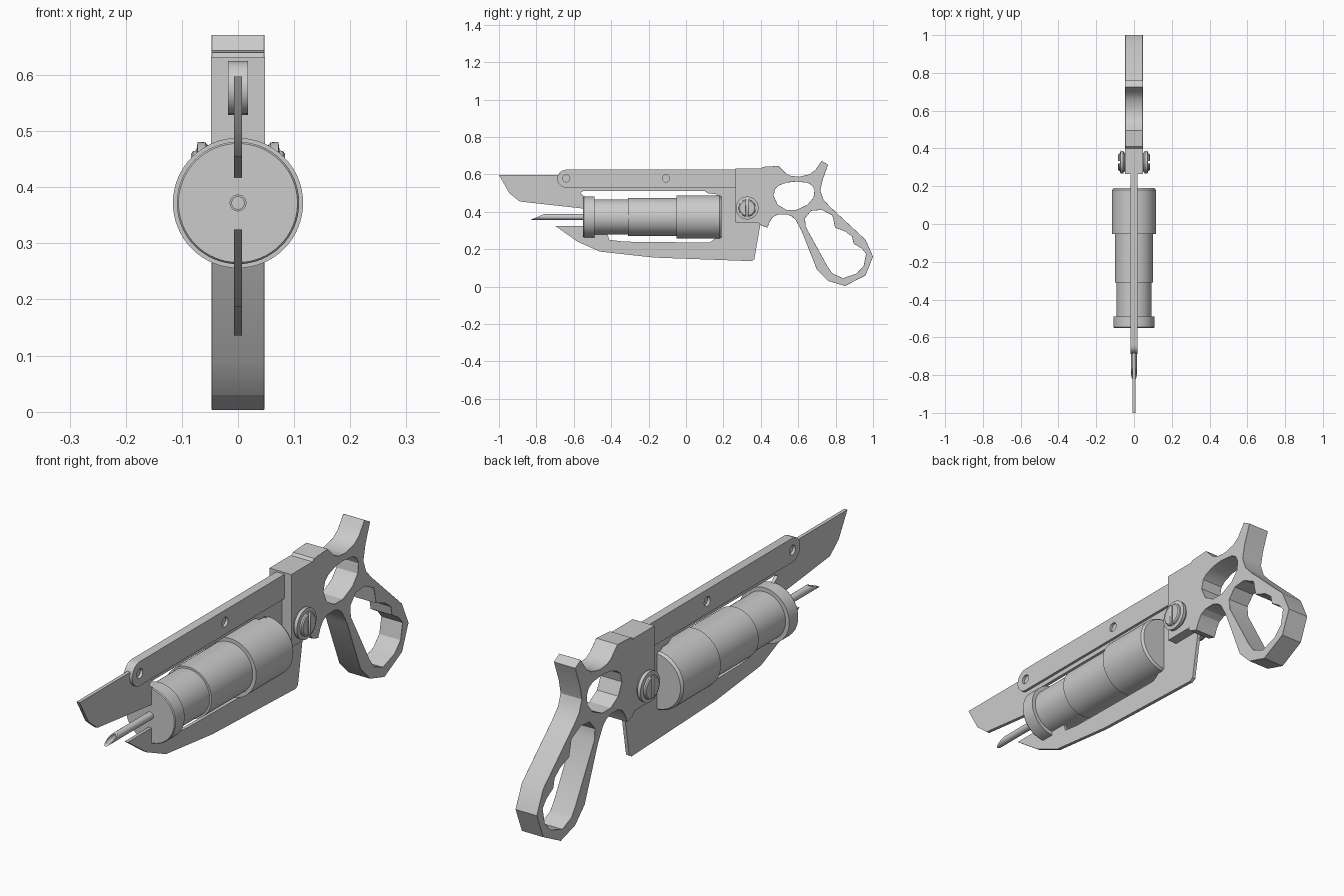
import bpy, bmesh
from math import sin, cos, pi, radians
from mathutils import Matrix

if "Cube" in bpy.data.objects:
    bpy.data.objects.remove(bpy.data.objects["Cube"])

# Local X, Y, Z of a profile become world y, z, x
SIDE = Matrix(((0, 0, 1, 0), (1, 0, 0, 0), (0, 1, 0, 0), (0, 0, 0, 1)))


def add_object(name, bm, angle=30):
    mesh = bpy.data.meshes.new(name)
    bmesh.ops.recalc_face_normals(bm, faces=bm.faces)
    bm.to_mesh(mesh)
    bm.free()
    mesh.shade_smooth()
    mesh.set_sharp_from_angle(angle=radians(angle))
    ob = bpy.data.objects.new(name, mesh)
    bpy.context.collection.objects.link(ob)
    return ob


def plate(name, loops, half, bevel=0, angle=30):
    """Extrude closed (y, z) loops sideways; inner loops become holes."""
    cu = bpy.data.curves.new(name + "_profile", 'CURVE')
    cu.dimensions = '2D'
    cu.fill_mode = 'BOTH'
    cu.extrude = half
    for loop in loops:
        sp = cu.splines.new('POLY')
        sp.points.add(len(loop) - 1)
        for p, (y, z) in zip(sp.points, loop):
            p.co = (y, z, 0, 1)
        sp.use_cyclic_u = True
    tmp = bpy.data.objects.new(name + "_profile", cu)
    bpy.context.collection.objects.link(tmp)
    deps = bpy.context.evaluated_depsgraph_get()
    mesh = bpy.data.meshes.new_from_object(tmp.evaluated_get(deps))
    bm = bmesh.new()
    bm.from_mesh(mesh)
    bpy.data.objects.remove(tmp)
    bmesh.ops.remove_doubles(bm, verts=bm.verts, dist=1e-5)
    bm.transform(SIDE)
    ob = add_object(name, bm, angle)
    if bevel:
        m = ob.modifiers.new("edge", 'BEVEL')
        m.width = bevel
        m.segments = 1
        m.limit_method = 'ANGLE'
        m.angle_limit = radians(60)
    return ob


def lathe(name, profile, centre, axis='Y', n=48, closed=False):
    """Revolve (distance along axis, radius) points; open ends are capped."""
    bm = bmesh.new()
    rings = []
    for a, r in profile:
        ring = []
        for i in range(n):
            u, v = r * cos(2 * pi * i / n), r * sin(2 * pi * i / n)
            co = (u, a, v) if axis == 'Y' else (a, u, v)
            ring.append(bm.verts.new([c + o for c, o in zip(co, centre)]))
        rings.append(ring)
    pairs = list(zip(rings, rings[1:]))
    if closed:
        pairs.append((rings[-1], rings[0]))
    else:
        bm.faces.new(rings[0])
        bm.faces.new(rings[-1])
    for A, B in pairs:
        for i in range(n):
            j = (i + 1) % n
            bm.faces.new((A[i], A[j], B[j], B[i]))
    return add_object(name, bm)


def circle(y, z, r, n=20):
    return [(y + r * cos(2 * pi * i / n), z + r * sin(2 * pi * i / n)) for i in range(n)]


# Thin double blade with the open window around the barrel
plate("blade_plate", [[
    (-1, .597), (-.945, .5), (-.89, .455), (-.55, .417), (-.54, .48), (-.565, .50),
    (-.55, .51), (.10, .51), (.12, .497), (.16, .495), (.18, .46), (.18, .28), (.15, .252),
    (.125, .235), (-.33, .24), (-.41, .25), (-.42, .28), (-.5, .325), (-.7, .325),
    (-.58, .24), (-.46, .187), (-.17, .155), (.35, .136), (.365, .145), (.397, .33),
    (.38, .597)]], .007)

# Top rail with rounded nose and two pin holes
nose = [(-.64 + .048 * cos(a), .577 + .048 * sin(a))
        for a in [pi / 2 + pi * i / 12 for i in range(13)]]
plate("top_rail", [nose + [(.29, .529), (.29, .625)],
                   circle(-.64, .578, .019), circle(-.107, .578, .019)], .018)

# Receiver block
plate("receiver_block", [[(.265, .343), (.397, .343), (.397, .632), (.265, .632)]], .048)

# Skeleton grip with thumb spur, finger holes and ridges
outline = [
    (.38, .63), (.40, .63), (.41, .64), (.495, .645), (.515, .625), (.535, .605), (.56, .592),
    (.605, .587), (.66, .6), (.69, .622), (.71, .65), (.725, .672), (.76, .652), (.73, .57),
    (.718, .513), (.735, .465), (.77, .427), (.96, .25), (1, .16), (.96, .06), (.85, .003),
    (.76, .03), (.70, .09), (.617, .3), (.585, .358), (.565, .375), (.54, .386), (.49, .385),
    (.465, .372), (.45, .35), (.435, .315), (.40, .326), (.38, .35)]
trigger_hole = [
    (.478, .524), (.50, .542), (.54, .556), (.59, .561), (.65, .555), (.675, .54), (.687, .515),
    (.682, .476), (.65, .438), (.59, .41), (.537, .41), (.49, .438), (.468, .487)]
finger_hole = [
    (.67, .405), (.725, .41), (.783, .38), (.797, .315), (.853, .294), (.888, .267),
    (.896, .23), (.94, .203), (.963, .175), (.95, .11), (.912, .07), (.84, .045), (.783, .07),
    (.757, .107), (.64, .32), (.636, .365)]
plate("grip_frame", [outline, trigger_hole, finger_hole], .047, bevel=.003, angle=25)

# Stepped barrel
AXIS = (0, 0, .372)
lathe("barrel", [
    (-.55, .106), (-.546, .109), (-.49, .109), (-.49, .093), (-.31, .093), (-.31, .101),
    (-.052, .101), (-.052, .116), (.18, .116), (.19, .109)], AXIS, n=64)

# Hollow needle with slanted tip
needle = lathe("needle", [(-.8, .015), (-.5, .015), (-.5, .011), (-.8, .011)],
               AXIS, n=24, closed=True)
for v in needle.data.vertices:
    if v.co.y < -.7:
        v.co.y = -.795 + (v.co.z - AXIS[2]) * 2.3

# Pivot screw running through the block, slotted on both sides
half = [(.04, .05), (.05, .05), (.058, .06), (.072, .061), (.074, .046), (.08, .045), (.084, .04)]
screw = lathe("pivot_screw", [(-a, r) for a, r in reversed(half)] + half,
              (0, .327, .42), axis='X')
bm = bmesh.new()
for s in (-1, 1):
    bmesh.ops.create_cube(bm, size=1, matrix=Matrix.Translation((s * .088, .327, .42))
                          @ Matrix.Diagonal((.026, .013, .11, 1)))
cutter = add_object("slot_cutter", bm)
cutter.hide_render = True
mod = screw.modifiers.new("slots", 'BOOLEAN')
mod.operation = 'DIFFERENCE'
mod.object = cutter
bpy.context.view_layer.objects.active = screw
bpy.ops.object.modifier_apply(modifier=mod.name)
bpy.data.objects.remove(cutter)
